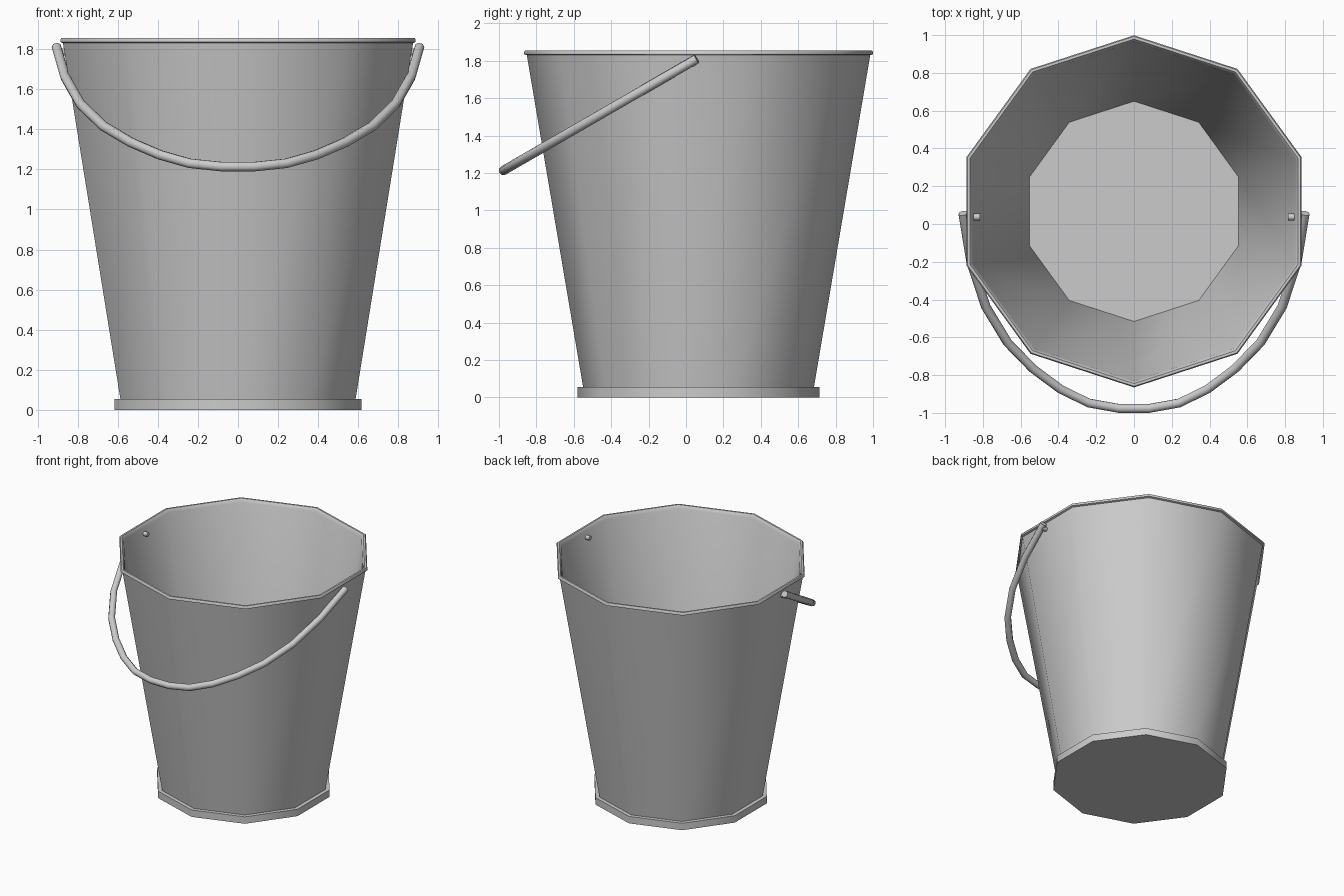
import bpy, bmesh
from math import pi, cos, sin, radians

if "Cube" in bpy.data.objects:
    bpy.data.objects.remove(bpy.data.objects["Cube"])

CY = 0.067          # bucket axis in y
TILT = radians(30)  # handle droop


def finish(ob, angle=50):
    bpy.ops.object.select_all(action='DESELECT')
    ob.select_set(True)
    bpy.context.view_layer.objects.active = ob
    bpy.ops.object.shade_smooth_by_angle(angle=radians(angle))


def add_mesh(name, bm):
    bmesh.ops.recalc_face_normals(bm, faces=bm.faces)
    me = bpy.data.meshes.new(name)
    bm.to_mesh(me)
    bm.free()
    ob = bpy.data.objects.new(name, me)
    bpy.context.collection.objects.link(ob)
    finish(ob)
    return ob


def lathe(name, profile, sides=10):
    """Turn an (r, z) profile round the bucket axis, closing both ends flat."""
    bm = bmesh.new()
    rings = []
    for r, z in profile:
        angs = [pi / 2 + 2 * pi * i / sides for i in range(sides)]
        rings.append([bm.verts.new((r * cos(a), CY + r * sin(a), z)) for a in angs])
    for a, b in zip(rings, rings[1:]):
        for i in range(sides):
            j = (i + 1) % sides
            bm.faces.new((a[i], a[j], b[j], b[i]))
    bm.faces.new(rings[0][::-1])
    bm.faces.new(rings[-1])
    return add_mesh(name, bm)


def tube(name, points, radius):
    cu = bpy.data.curves.new(name, 'CURVE')
    cu.dimensions = '3D'
    cu.bevel_depth = radius
    cu.bevel_resolution = 2
    cu.use_fill_caps = True
    sp = cu.splines.new('POLY')
    sp.points.add(len(points) - 1)
    for p, co in zip(sp.points, points):
        p.co = (*co, 1)
    ob = bpy.data.objects.new(name, cu)
    bpy.context.collection.objects.link(ob)
    bpy.ops.object.select_all(action='DESELECT')
    ob.select_set(True)
    bpy.context.view_layer.objects.active = ob
    bpy.ops.object.convert(target='MESH')
    finish(bpy.context.view_layer.objects.active)


# Bucket: foot ring, tapered wall, rolled rim, inner wall and floor
lathe("bucket_body", [
    (0.648, 0), (0.648, 0.055), (0.617, 0.055), (0.918, 1.83),
    (0.932, 1.835), (0.932, 1.848), (0.926, 1.856), (0.912, 1.856),
    (0.906, 1.848), (0.898, 1.83), (0.583, 0.045)])

# Handle: half outline (distance along the tilted plane, x), mirrored
half = [(0, 0.905), (0.30, 0.862), (0.57, 0.785), (0.79, 0.67), (0.95, 0.535),
        (1.075, 0.39), (1.16, 0.24), (1.193, 0.08)]
outline = [(u, -x) for u, x in half] + half[::-1]
tube("handle", [(x, 0.057 - u * cos(TILT), 1.81 - u * sin(TILT))
                for u, x in outline], 0.025)

# Pivot pins through the wall
for side, s in (("left", -1), ("right", 1)):
    tube("handle_pin_" + side, [(s * 0.815, 0.037, 1.785), (s * 0.905, 0.037, 1.785)], 0.018)
